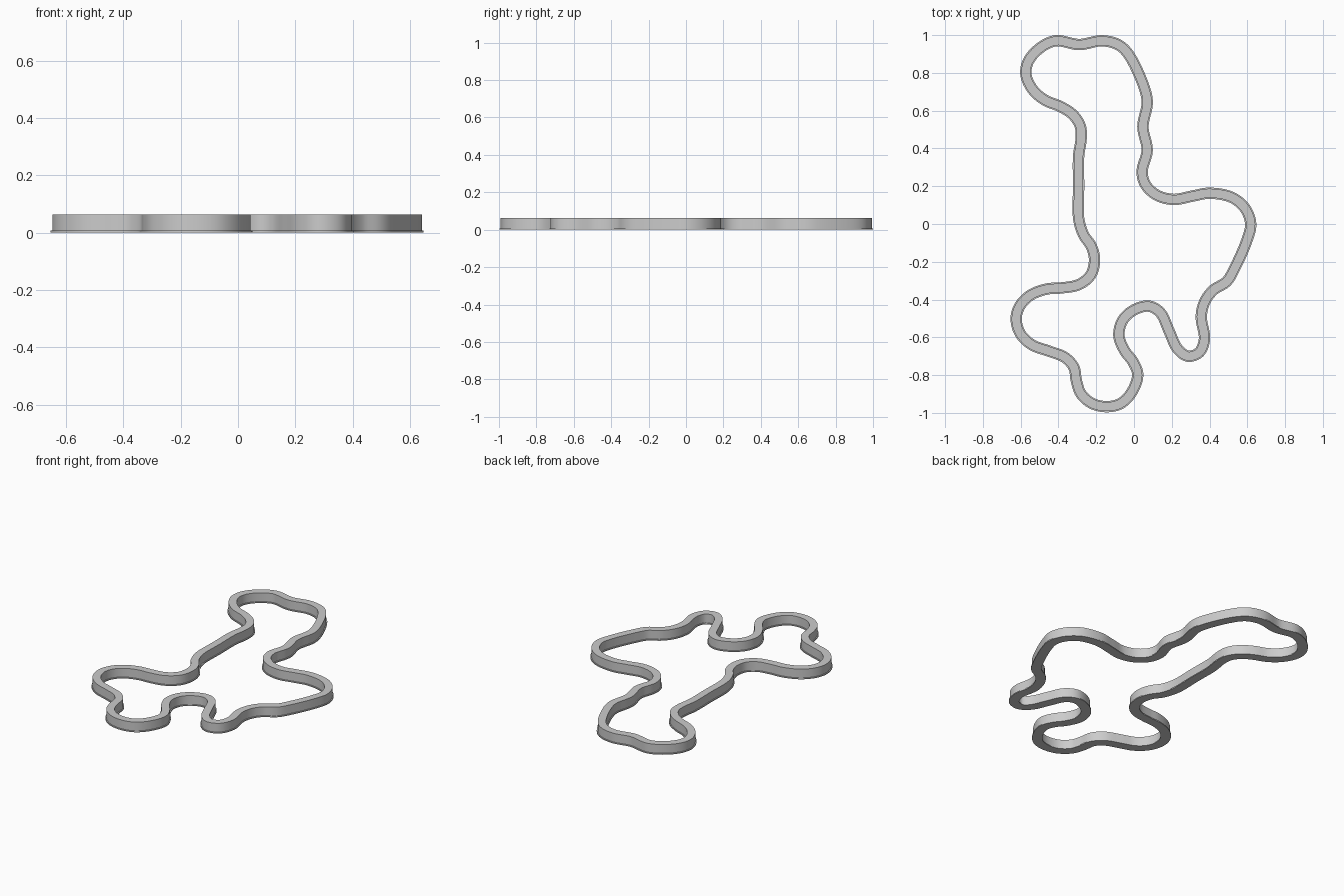
import bpy, bmesh
from mathutils import Vector

if "Cube" in bpy.data.objects:
    bpy.data.objects.remove(bpy.data.objects["Cube"])

# Centre line of the outline, counter-clockwise from the straight left side
PATH = [
    (-.293, .36), (-.293, .20), (-.293, .03), (-.268, -.055), (-.225, -.12),
    (-.209, -.19), (-.228, -.268), (-.29, -.32), (-.38, -.338), (-.46, -.344),
    (-.545, -.375), (-.602, -.43), (-.624, -.50), (-.602, -.58), (-.54, -.64),
    (-.45, -.673), (-.365, -.707), (-.318, -.76), (-.305, -.83), (-.28, -.90),
    (-.22, -.951), (-.14, -.967), (-.07, -.95), (-.015, -.895), (.02, -.80),
    (-.005, -.73), (-.05, -.67), (-.08, -.59), (-.06, -.51), (0, -.455),
    (.08, -.435), (.14, -.47), (.185, -.565), (.23, -.66), (.285, -.70),
    (.345, -.68), (.373, -.61), (.356, -.49), (.375, -.41), (.42, -.35),
    (.49, -.305), (.535, -.23), (.60, -.08), (.618, 0), (.59, .08),
    (.52, .14), (.40, .163), (.31, .148), (.21, .13), (.12, .153),
    (.06, .21), (.043, .28), (.07, .39), (.047, .515), (.07, .64),
    (.055, .72), (-.03, .90), (-.085, .95), (-.17, .97), (-.29, .95),
    (-.415, .97), (-.50, .93), (-.56, .86), (-.572, .79), (-.535, .71),
    (-.47, .655), (-.39, .622), (-.325, .58), (-.285, .52), (-.28, .45),
]

# Cross-section: solid wall on a thin, slightly wider foot
PROFILE = [(-.030, 0), (.030, 0), (.030, .007), (.024, .007),
           (.024, .063), (-.024, .063), (-.024, .007), (-.030, .007)]


def smooth_loop(points, steps=6):
    """Closed centripetal spline through the points."""
    pts = [Vector(p) for p in points]
    n, out = len(pts), []
    for i in range(n):
        p = [pts[(i + k - 1) % n] for k in range(4)]
        t = [0.0]
        for k in range(3):
            t.append(t[-1] + (p[k + 1] - p[k]).length ** .5)
        for s in range(steps):
            u = t[1] + (t[2] - t[1]) * s / steps
            a = [p[k].lerp(p[k + 1], (u - t[k]) / (t[k + 1] - t[k])) for k in range(3)]
            b = [a[k].lerp(a[k + 1], (u - t[k]) / (t[k + 2] - t[k])) for k in range(2)]
            out.append(b[0].lerp(b[1], (u - t[1]) / (t[2] - t[1])))
    return out


# Sweep the cross-section around the loop
loop = smooth_loop(PATH)
bm = bmesh.new()
rings = []
for i, c in enumerate(loop):
    d = (loop[(i + 1) % len(loop)] - loop[i - 1]).normalized()
    side = Vector((d.y, -d.x))
    rings.append([bm.verts.new((*(c + side * o), z)) for o, z in PROFILE])
m = len(PROFILE)
for i, ring in enumerate(rings):
    nxt = rings[(i + 1) % len(rings)]
    for k in range(m):
        j = (k + 1) % m
        bm.faces.new((ring[k], nxt[k], nxt[j], ring[j]))
bmesh.ops.recalc_face_normals(bm, faces=bm.faces)

mesh = bpy.data.meshes.new("outline_wall")
bm.to_mesh(mesh)
bm.free()
wall = bpy.data.objects.new("outline_wall", mesh)
bpy.context.collection.objects.link(wall)
bpy.context.view_layer.objects.active = wall
wall.select_set(True)
bpy.ops.object.shade_smooth_by_angle()
